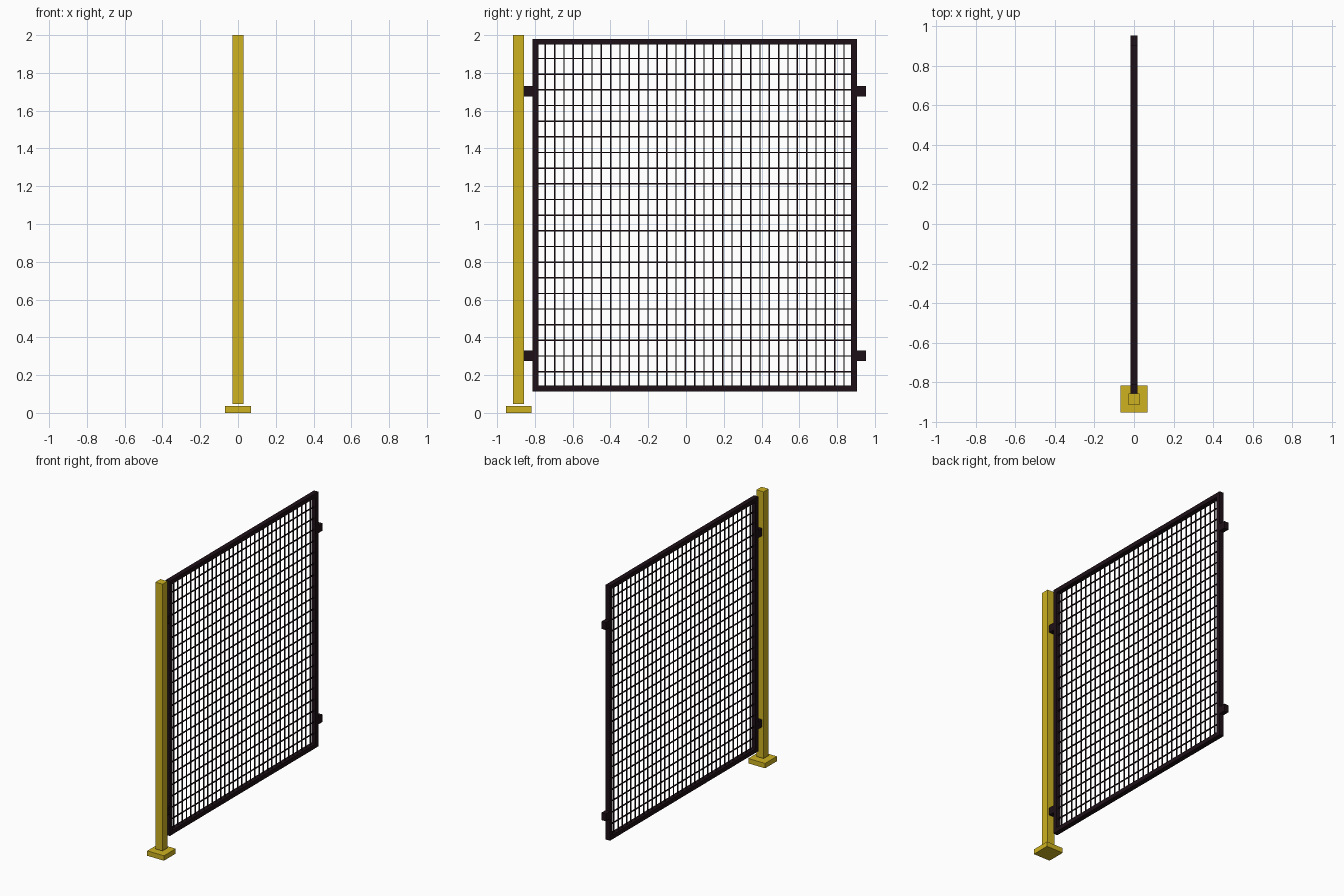
import bpy, bmesh
from mathutils import Matrix, Vector

if "Cube" in bpy.data.objects:
    bpy.data.objects.remove(bpy.data.objects["Cube"])


def material(name, rgb):
    m = bpy.data.materials.new(name)
    m.diffuse_color = (*rgb, 1)
    m.use_nodes = True
    m.node_tree.nodes["Principled BSDF"].inputs["Base Color"].default_value = m.diffuse_color
    return m


YELLOW = material("yellow_paint", (0.62, 0.45, 0.015))
BLACK = material("black_paint", (0.012, 0.005, 0.008))


def boxes(name, spans, mat):
    """One object made of boxes, each given as (x0, x1, y0, y1, z0, z1)."""
    bm = bmesh.new()
    for x0, x1, y0, y1, z0, z1 in spans:
        centre = Vector(((x0 + x1) / 2, (y0 + y1) / 2, (z0 + z1) / 2))
        size = Matrix.Diagonal((x1 - x0, y1 - y0, z1 - z0, 1))
        bmesh.ops.create_cube(bm, size=1, matrix=Matrix.Translation(centre) @ size)
    me = bpy.data.meshes.new(name)
    bm.to_mesh(me)
    bm.free()
    me.materials.append(mat)
    ob = bpy.data.objects.new(name, me)
    bpy.context.collection.objects.link(ob)
    return ob


# Post and its foot plate
PY = -0.886
boxes("post", [(-0.029, 0.029, PY - 0.029, PY + 0.029, 0.046, 2.0)], YELLOW)
boxes("foot_plate", [(-0.068, 0.068, PY - 0.068, PY + 0.068, 0, 0.036)], YELLOW)

# Panel frame: mitred rectangle with a square section
Y0, Y1, Z0, Z1 = -0.813, 0.905, 0.114, 1.98
W, T = 0.031, 0.0175
bm = bmesh.new()
rings = []
for x, inset in ((-T, 0), (T, 0), (T, W), (-T, W)):
    a, b, c, d = Y0 + inset, Y1 - inset, Z0 + inset, Z1 - inset
    rings.append([bm.verts.new((x, y, z)) for y, z in ((a, c), (b, c), (b, d), (a, d))])
for i in range(4):
    r, s = rings[i], rings[(i + 1) % 4]
    for j in range(4):
        k = (j + 1) % 4
        bm.faces.new((r[j], r[k], s[k], s[j]))
bmesh.ops.recalc_face_normals(bm, faces=bm.faces)
me = bpy.data.meshes.new("panel_frame")
bm.to_mesh(me)
bm.free()
me.materials.append(BLACK)
bpy.context.collection.objects.link(bpy.data.objects.new("panel_frame", me))

# Wire mesh, centred in the frame
CY, CZ, R = (Y0 + Y1) / 2, (Z0 + Z1) / 2, 0.0035
columns = [CY + 0.0494 * i for i in range(-16, 17)]
rows = [CZ + 0.0829 * i for i in range(-10, 11)]
boxes("vertical_wires", [(-R, R, y - R, y + R, Z0 + W, Z1 - W) for y in columns], BLACK)
boxes("horizontal_wires", [(-R, R, Y0 + W, Y1 - W, z - R, z + R) for z in rows], BLACK)

# Mounting tabs on both sides
for side, a, b in (("post_side", PY + 0.029, Y0), ("far_side", Y1, 0.954)):
    for level, z in (("lower", 0.302), ("upper", 1.703)):
        boxes(f"{side}_{level}_tab", [(-T, T, a, b, z - 0.027, z + 0.027)], BLACK)
